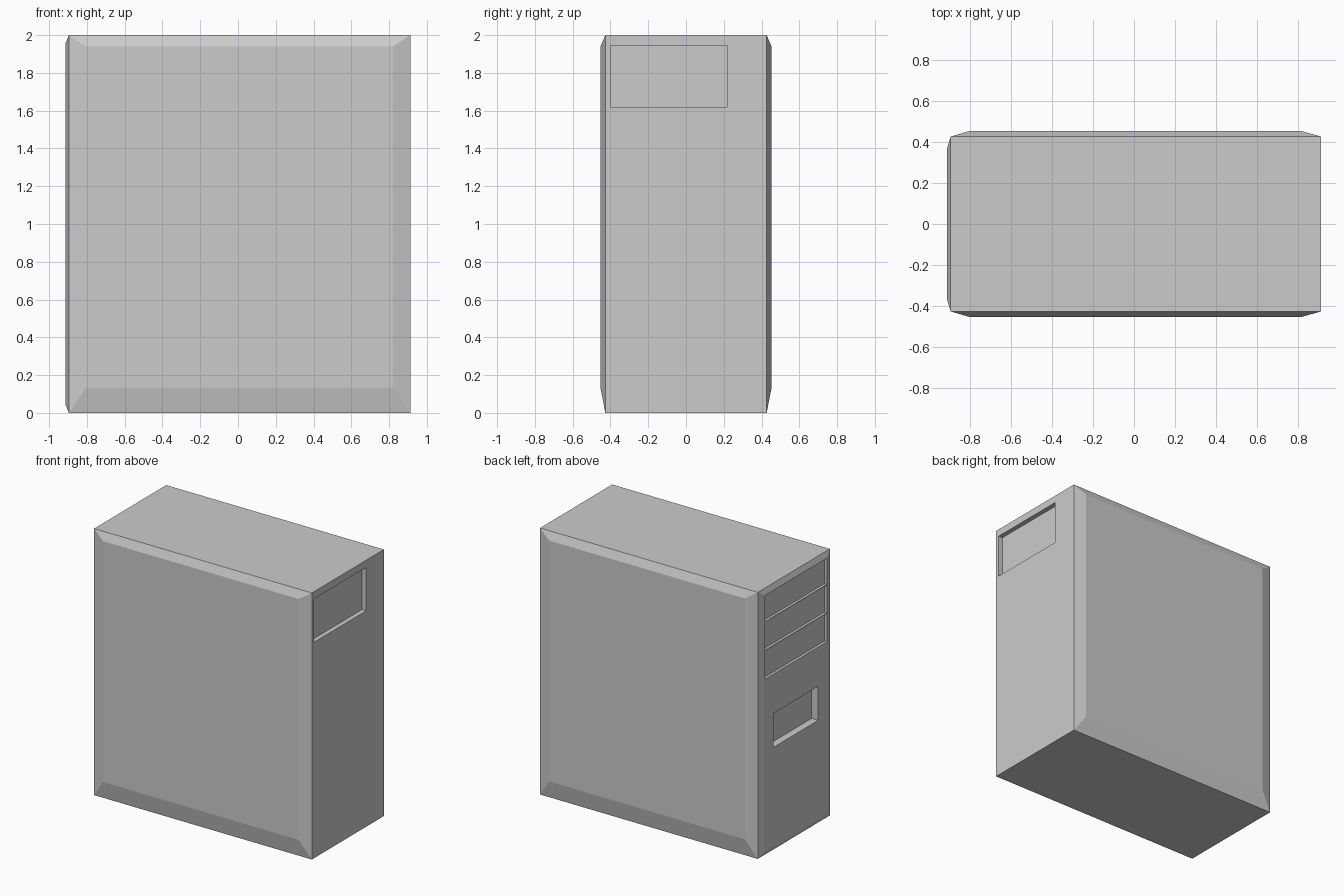
import bpy, bmesh

if "Cube" in bpy.data.objects:
    bpy.data.objects.remove(bpy.data.objects["Cube"])

X0, X1, Y, H = -0.895, 0.912, 0.427, 2.0


def box(bm, lo, hi):
    verts = bmesh.ops.create_cube(bm, size=1)["verts"]
    for v in verts:
        for i in range(3):
            v.co[i] = (lo[i] + hi[i]) / 2 + v.co[i] * (hi[i] - lo[i])


def make_object(name, bm):
    bmesh.ops.recalc_face_normals(bm, faces=bm.faces)
    mesh = bpy.data.meshes.new(name)
    bm.to_mesh(mesh)
    bm.free()
    obj = bpy.data.objects.new(name, mesh)
    bpy.context.collection.objects.link(obj)
    return obj


def raise_panel(bm, axis, side, level, limits):
    """Push one face of the box outward and taper it to the given limits."""
    bm.normal_update()
    face = max(bm.faces, key=lambda f: f.normal[axis] * side)
    new = bmesh.ops.extrude_discrete_faces(bm, faces=[face])["faces"][0]
    mid = new.calc_center_median()
    for v in new.verts:
        for i, (lo, hi) in limits.items():
            v.co[i] = lo if v.co[i] < mid[i] else hi
        v.co[axis] = level


# Case: plain box with raised, bevelled side panels and a front bezel
bm = bmesh.new()
box(bm, (X0, -Y, 0), (X1, Y, H))
for side in (-1, 1):
    raise_panel(bm, 1, side, side * 0.453, {0: (-0.805, 0.82), 2: (0.133, 1.94)})
raise_panel(bm, 0, -1, -0.912, {1: (-0.37, 0.37), 2: (0.04, 1.96)})
case = make_object("computer_case", bm)

# Recesses: three drive bays, the small lower bay, and the rear port opening
bm = bmesh.new()
for z0, z1 in ((1.33, 1.543), (1.547, 1.757), (1.761, 1.957)):
    box(bm, (-1.0, -0.368, z0), (-0.892, 0.368, z1))
box(bm, (-1.0, -0.265, 0.78), (-0.857, 0.265, 1.035))
box(bm, (X1 - 0.035, -0.40, 1.62), (1.0, 0.217, 1.945))
cutter = make_object("recess_cutter", bm)
cutter.hide_render = True

mod = case.modifiers.new("recesses", "BOOLEAN")
mod.operation = "DIFFERENCE"
mod.solver = "EXACT"
mod.object = cutter
bpy.context.view_layer.objects.active = case
bpy.ops.object.modifier_apply(modifier=mod.name)
bpy.data.objects.remove(cutter)
